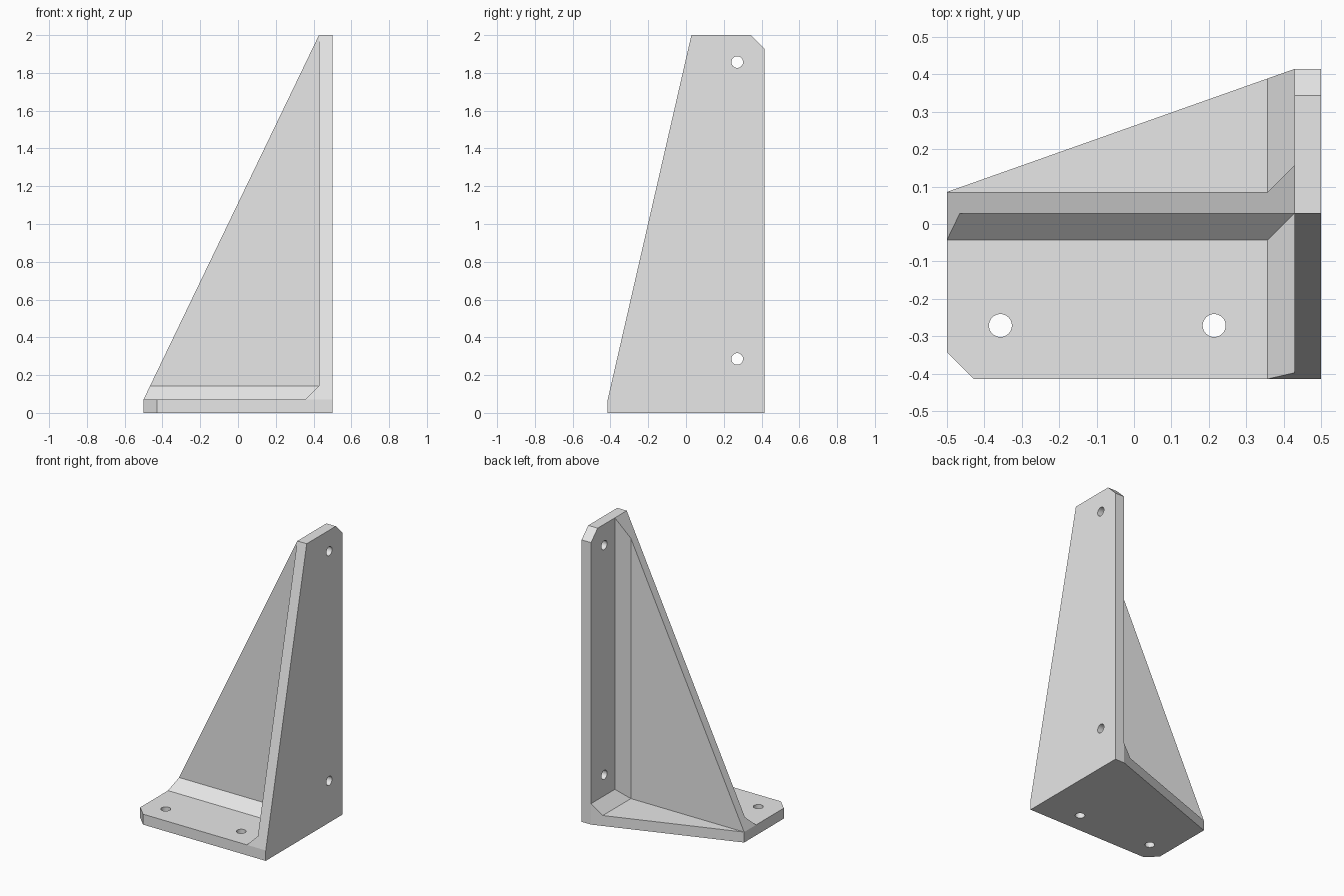
import bpy, bmesh
from mathutils import Vector

cube = bpy.data.objects.get("Cube")
if cube:
    bpy.data.objects.remove(cube, do_unlink=True)

S = 1 / 70                      # working units to scene units
W, D, H, T = 35, 29, 140, 5     # half width, half depth, height, thickness
INNER = W - T                   # inner face of the wall plate
RIB_F, RIB_B = 2, 6             # front and back faces of the rib
F = 5                           # fillet size

grey = bpy.data.materials.new("light grey")
grey.diffuse_color = (0.8, 0.8, 0.8, 1)
grey.use_nodes = True
grey.node_tree.nodes["Principled BSDF"].inputs["Base Color"].default_value = (0.8, 0.8, 0.8, 1)


def loft(name, ring_a, ring_b):
    """Solid between two matching polygon rings."""
    bm = bmesh.new()
    a = [bm.verts.new(Vector(p) * S) for p in ring_a]
    b = [bm.verts.new(Vector(p) * S) for p in ring_b]
    bm.faces.new(a)
    bm.faces.new(b)
    n = len(a)
    for i in range(n):
        j = (i + 1) % n
        bm.faces.new((a[i], a[j], b[j], b[i]))
    bmesh.ops.recalc_face_normals(bm, faces=bm.faces)
    mesh = bpy.data.meshes.new(name)
    bm.to_mesh(mesh)
    bm.free()
    mesh.materials.append(grey)
    obj = bpy.data.objects.new(name, mesh)
    bpy.context.collection.objects.link(obj)
    return obj


def drill(obj, centre, rotation):
    """Cut one screw hole through a plate."""
    bpy.ops.mesh.primitive_cylinder_add(vertices=32, radius=2.15 * S, depth=20 * S,
                                        location=Vector(centre) * S, rotation=rotation)
    cutter = bpy.context.object
    cutter.hide_render = True
    cutter.data.materials.append(grey)
    mod = obj.modifiers.new("screw hole", "BOOLEAN")
    mod.operation, mod.solver, mod.object = "DIFFERENCE", "EXACT", cutter
    bpy.context.view_layer.objects.active = obj
    bpy.ops.object.modifier_apply(modifier=mod.name)
    bpy.data.objects.remove(cutter, do_unlink=True)


# Sloping outer edges that trim the fillets
def rib_x(z):
    return -W + (z - T) / (H - T) * (INNER + W)


def rib_z(x):
    return T + (x + W) / (INNER + W) * (H - T)


def wall_y(z):
    return -D + (z - T) / (H - T) * (RIB_F + D)


def base_y(x):
    return RIB_B + (x + W) / (INNER + W) * (D - RIB_B)


# Base plate with a clipped front corner and slanted back edge
outline = [(-W, -D + T), (-W + T, -D), (INNER, -D), (INNER, D), (-W, RIB_B)]
base = loft("base_plate", [(x, y, 0) for x, y in outline], [(x, y, T) for x, y in outline])
for x in (-25, 15):
    drill(base, (x, -19, T / 2), (0, 0, 0))

# Tall wall plate with a slanted front edge and clipped top corner
outline = [(-D, 0), (D, 0), (D, H - T), (D - T, H), (RIB_F, H), (-D, T)]
wall = loft("wall_plate", [(INNER, y, z) for y, z in outline], [(W, y, z) for y, z in outline])
for z in (20, 130):
    drill(wall, (INNER + T / 2, 19, z), (0, 1.570796, 0))

# Triangular stiffening rib
outline = [(-W, T), (INNER, T), (INNER, H)]
loft("rib", [(x, RIB_F, z) for x, z in outline], [(x, RIB_B, z) for x, z in outline])

# Chamfer strip between base and wall
x0, z1 = INNER - F, T + F
loft("base_wall_fillet",
     [(x0, -D, T), (INNER, -D, T), (INNER, wall_y(z1), z1)],
     [(x0, base_y(x0), T), (INNER, D, T), (INNER, D, z1)])

# Chamfer strip between base and rib front
loft("base_rib_fillet",
     [(-W, RIB_F - F, T), (-W, RIB_F, T), (rib_x(z1), RIB_F, z1)],
     [(INNER, RIB_F - F, T), (INNER, RIB_F, T), (INNER, RIB_F, z1)])

# Chamfer strip between wall and rib back
loft("wall_rib_fillet",
     [(x0, RIB_B, T), (INNER, RIB_B, T), (INNER, RIB_B + F, T)],
     [(x0, RIB_B, rib_z(x0)), (INNER, RIB_B, H), (INNER, RIB_B + F, H)])
